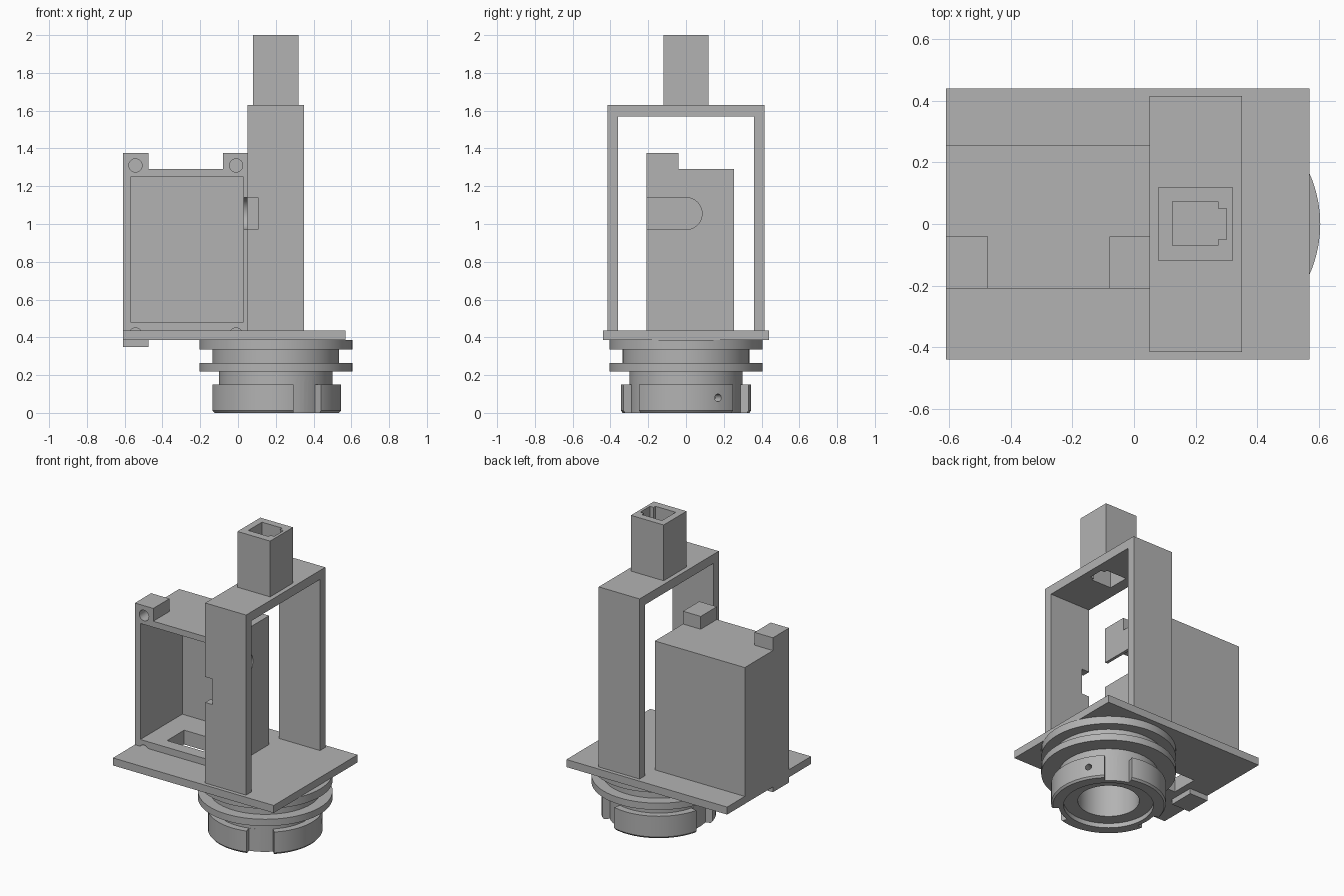
import bpy, bmesh, math
from mathutils import Matrix, Vector

cube = bpy.data.objects.get("Cube")
if cube:
    bpy.data.objects.remove(cube, do_unlink=True)

grey = bpy.data.materials.new("plain grey")
grey.use_nodes = True
colour = (0.45, 0.45, 0.45, 1)
grey.diffuse_color = colour
grey.node_tree.nodes["Principled BSDF"].inputs["Base Color"].default_value = colour


def add_object(name, bm):
    bmesh.ops.recalc_face_normals(bm, faces=bm.faces)
    mesh = bpy.data.meshes.new(name)
    bm.to_mesh(mesh)
    bm.free()
    mesh.materials.append(grey)
    obj = bpy.data.objects.new(name, mesh)
    bpy.context.collection.objects.link(obj)
    return obj


def box(name, x, y, z):
    bm = bmesh.new()
    size = [b - a for a, b in (x, y, z)]
    mid = [(a + b) / 2 for a, b in (x, y, z)]
    bmesh.ops.create_cube(bm, size=1, matrix=Matrix.Translation(mid) @ Matrix.Diagonal((*size, 1)))
    return add_object(name, bm)


def rod(name, start, end, radius):
    start, end = Vector(start), Vector(end)
    turn = (end - start).to_track_quat('Z', 'Y').to_matrix().to_4x4()
    bm = bmesh.new()
    bmesh.ops.create_cone(bm, cap_ends=True, segments=32, radius1=radius, radius2=radius,
                          depth=(end - start).length,
                          matrix=Matrix.Translation((start + end) / 2) @ turn)
    return add_object(name, bm)


def sector(name, inner, outer, middle, half, z):
    # Extruded ring segment around the connector axis
    bm = bmesh.new()
    angles = [math.radians(middle + half * t / 4) for t in range(-4, 5)]
    loop = [(outer, a) for a in angles] + [(inner, a) for a in reversed(angles)]
    face = bm.faces.new([bm.verts.new((AXIS_X + r * math.cos(a), r * math.sin(a), z[0])) for r, a in loop])
    top = bmesh.ops.extrude_face_region(bm, geom=[face])["geom"]
    bmesh.ops.translate(bm, vec=(0, 0, z[1] - z[0]), verts=[v for v in top if isinstance(v, bmesh.types.BMVert)])
    return add_object(name, bm)


def boolean(target, tools, operation='DIFFERENCE'):
    for tool in tools:
        mod = target.modifiers.new(operation.lower(), 'BOOLEAN')
        mod.operation, mod.solver, mod.object = operation, 'EXACT', tool
    bpy.context.view_layer.update()
    graph = bpy.context.evaluated_depsgraph_get()
    result = bpy.data.meshes.new_from_object(target.evaluated_get(graph))
    target.modifiers.clear()
    target.data = result
    for tool in tools:
        bpy.data.objects.remove(tool, do_unlink=True)


AXIS_X = 0.2
FLOOR_SLOT = ((-0.43, -0.11), (-0.13, 0.05))

# Base plate with cable slot
plate = box("base_plate", (-0.61, 0.57), (-0.44, 0.44), (0.385, 0.435))
boolean(plate, [box("slot", *FLOOR_SLOT, (0.3, 0.6))])

# Open-fronted housing with screw lugs
housing = box("housing", (-0.61, 0.05), (-0.21, 0.255), (0.43, 1.29))
boolean(housing, [box("lug", x, (-0.21, -0.04), (1.2, 1.375))
                  for x in ((-0.61, -0.475), (-0.08, 0.05))], 'UNION')
cutters = [box("cavity", (-0.57, 0.03), (-0.3, 0.23), (0.48, 1.25)),
           box("cable_slot", *FLOOR_SLOT, (0.3, 0.6)),
           box("side_slot", (0.0, 0.1), (-0.3, 0.0), (0.97, 1.14)),
           rod("side_slot_end", (0.0, 0, 1.055), (0.1, 0, 1.055), 0.085)]
cutters += [rod("screw_hole", (x, -0.3, z), (x, -0.09, z), 0.035)
            for x in (-0.543, -0.01) for z in (0.415, 1.31)]
boolean(housing, cutters)

# Lower screw lug under the plate
box("lower_lug", (-0.61, -0.475), (-0.21, -0.04), (0.35, 0.387))

# Portal frame with a notch in the front leg
frame = box("frame", (0.05, 0.35), (-0.415, 0.415), (0.434, 1.63))
boolean(frame, [box("opening", (0, 0.4), (-0.36, 0.36), (0.4, 1.57)),
                box("notch", (0, 0.105), (-0.5, -0.3), (0.97, 1.14))])

# Keyed square socket through the frame top
socket = box("top_socket", (0.08, 0.32), (-0.12, 0.12), (1.6, 2.0))
boolean(frame, [socket], 'UNION')
boolean(frame, [box("bore", (0.125, 0.273), (-0.07, 0.073), (1.5, 2.1)),
                box("key", (0.26, 0.3), (-0.05, 0.05), (1.5, 2.1))])
frame.name = "frame_with_top_socket"

# Turned bayonet connector, closed by the plate
profile = [(0, 0.387), (0.405, 0.387), (0.405, 0.335), (0.335, 0.335), (0.335, 0.265),
           (0.405, 0.265), (0.405, 0.22), (0.3, 0.22), (0.3, 0.15), (0.345, 0.15),
           (0.345, 0.012), (0.335, 0), (0.27, 0), (0.27, 0.03), (0.185, 0.03),
           (0.185, 0.36), (0, 0.36)]
bm = bmesh.new()
verts = [bm.verts.new((AXIS_X + r, 0, z)) for r, z in profile]
edges = [bm.edges.new(pair) for pair in zip(verts, verts[1:])]
bmesh.ops.spin(bm, geom=verts + edges, cent=(AXIS_X, 0, 0), axis=(0, 0, 1),
               angle=math.tau, steps=72, use_duplicate=False)
bmesh.ops.remove_doubles(bm, verts=bm.verts, dist=0.0005)
connector = add_object("bayonet_connector", bm)
pin = math.radians(29.5)
cutters = [sector("recess", 0.3, 0.4, a, 14, (-0.1, 0.16)) for a in (-60, 60, 180)]
cutters.append(rod("pin_hole", (AXIS_X + 0.28 * math.cos(pin), 0.28 * math.sin(pin), 0.08),
                   (AXIS_X + 0.4 * math.cos(pin), 0.4 * math.sin(pin), 0.08), 0.02))
boolean(connector, cutters)

# Smooth the round surfaces, keep the edges sharp
bpy.ops.object.select_all(action='DESELECT')
for obj in (connector, housing):
    obj.select_set(True)
bpy.context.view_layer.objects.active = connector
bpy.ops.object.shade_smooth_by_angle(angle=math.radians(30))
